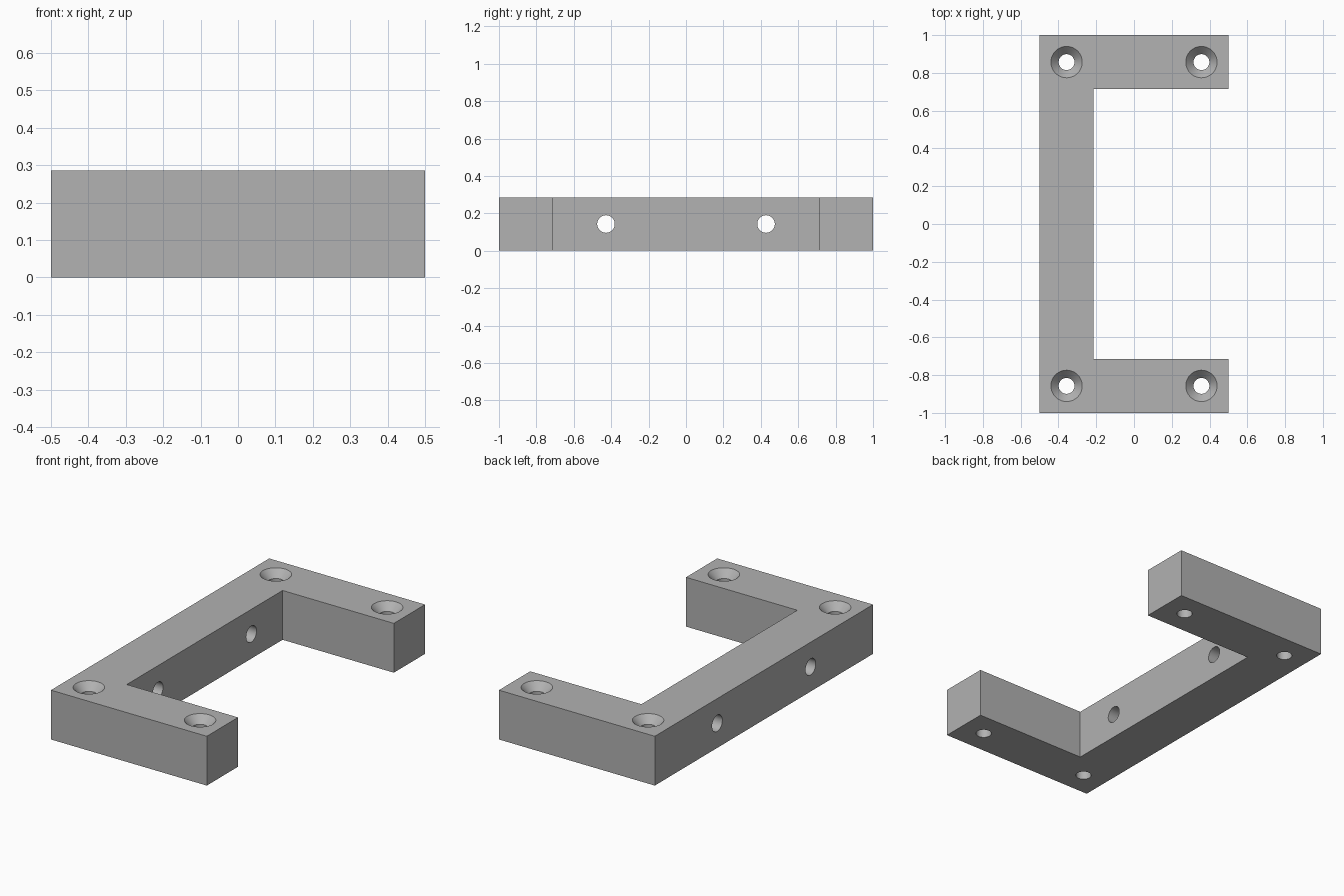
import bpy, bmesh, math
from mathutils import Matrix

if "Cube" in bpy.data.objects:
    bpy.data.objects.remove(bpy.data.objects["Cube"])

HEIGHT = 0.286      # thickness of the bracket
ARM = 0.286         # width of each bar

grey = bpy.data.materials.new("grey")
grey.diffuse_color = (0.445, 0.445, 0.445, 1)
grey.use_nodes = True
grey.node_tree.nodes["Principled BSDF"].inputs["Base Color"].default_value = grey.diffuse_color


def make_object(name, bm):
    bmesh.ops.recalc_face_normals(bm, faces=bm.faces)
    mesh = bpy.data.meshes.new(name)
    bm.to_mesh(mesh)
    bm.free()
    mesh.materials.append(grey)
    obj = bpy.data.objects.new(name, mesh)
    bpy.context.collection.objects.link(obj)
    return obj


def revolve(name, profile, matrix, sides=48):
    """Solid turned from (radius, height) pairs, placed by matrix."""
    bm = bmesh.new()
    rings = [[bm.verts.new((r * math.cos(2 * math.pi * i / sides),
                            r * math.sin(2 * math.pi * i / sides), z))
              for i in range(sides)] for r, z in profile]
    for a, b in zip(rings, rings[1:]):
        for i in range(sides):
            j = (i + 1) % sides
            bm.faces.new((a[i], a[j], b[j], b[i]))
    bm.faces.new(rings[0])
    bm.faces.new(rings[-1])
    bm.transform(matrix)
    obj = make_object(name, bm)
    obj.hide_render = True
    obj.hide_set(True)
    return obj


# C-shaped bracket body, extruded from its outline
inner_x, inner_y = -0.5 + ARM, 1 - ARM
outline = [(-0.5, -1), (0.5, -1), (0.5, -inner_y), (inner_x, -inner_y),
           (inner_x, inner_y), (0.5, inner_y), (0.5, 1), (-0.5, 1)]
bm = bmesh.new()
base = bm.faces.new([bm.verts.new((x, y, 0)) for x, y in outline])
top = bmesh.ops.extrude_face_region(bm, geom=[base])["geom"]
bmesh.ops.translate(bm, vec=(0, 0, HEIGHT),
                    verts=[g for g in top if isinstance(g, bmesh.types.BMVert)])
bracket = make_object("bracket", bm)

# Countersunk vertical screw holes and plain cross holes through the long bar
sink = 0.043
screw_profile = [(0.042, -0.05), (0.042, HEIGHT - sink),
                 (0.083, HEIGHT), (0.083, HEIGHT + 0.05)]
cross_profile = [(0.047, -0.25), (0.047, 0.25)]
cutters = []
for y in (-1, 1):
    for x in (-0.357, 0.357):
        cutters.append(revolve("screw_hole_cutter", screw_profile,
                               Matrix.Translation((x, y * 0.857, 0))))
    cutters.append(revolve("cross_hole_cutter", cross_profile,
                           Matrix.Translation((-0.357, y * 0.428, HEIGHT / 2))
                           @ Matrix.Rotation(math.pi / 2, 4, 'Y')))

bpy.context.view_layer.objects.active = bracket
bracket.select_set(True)
for cutter in cutters:
    mod = bracket.modifiers.new("hole", 'BOOLEAN')
    mod.operation = 'DIFFERENCE'
    mod.solver = 'EXACT'
    mod.object = cutter
    bpy.ops.object.modifier_apply(modifier=mod.name)
for cutter in cutters:
    bpy.data.objects.remove(cutter)

# Smooth hole walls, sharp edges elsewhere
bpy.ops.object.shade_smooth_by_angle(angle=math.radians(30))
